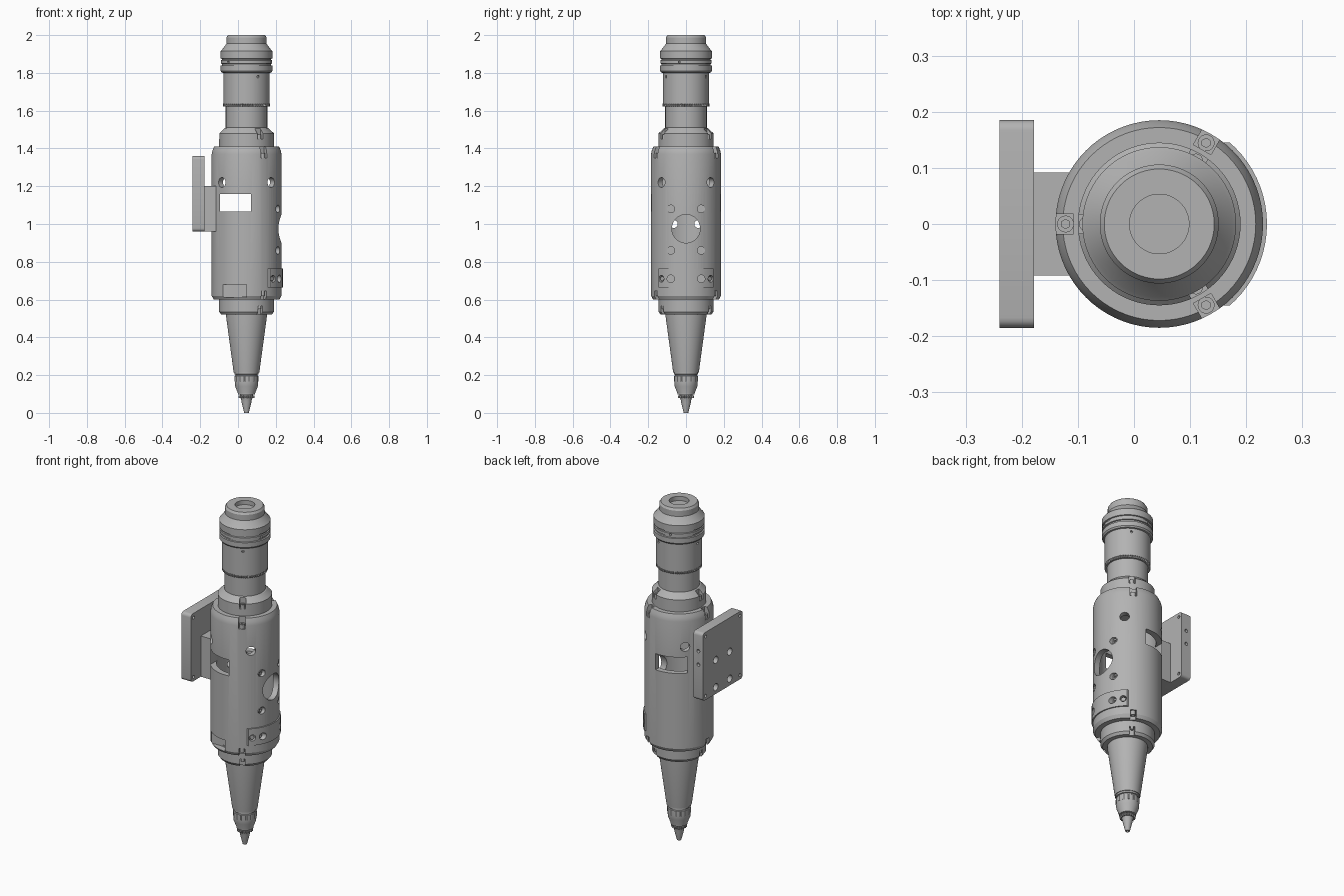
import bpy, bmesh, math
from math import radians, cos, sin, pi
from mathutils import Matrix, Vector

cube = bpy.data.objects.get("Cube")
if cube:
    bpy.data.objects.remove(cube, do_unlink=True)

metal = bpy.data.materials.new("grey metal")
metal.use_nodes = True
GREY = (0.45, 0.45, 0.45, 1)
metal.diffuse_color = GREY
metal.node_tree.nodes["Principled BSDF"].inputs["Base Color"].default_value = GREY

AXIS = 0.045      # x of the spindle axis
parts = []


def finish(bm, name, keep=True):
    bmesh.ops.recalc_face_normals(bm, faces=bm.faces)
    mesh = bpy.data.meshes.new(name)
    bm.to_mesh(mesh)
    bm.free()
    mesh.materials.append(metal)
    ob = bpy.data.objects.new(name, mesh)
    bpy.context.collection.objects.link(ob)
    if keep:
        parts.append(ob)
    return ob


def lathe(name, profile, steps=72, keep=True):
    """Turn (radius, height) points around the spindle axis."""
    bm = bmesh.new()
    vs = [bm.verts.new((r, 0, z)) for r, z in profile]
    es = [bm.edges.new(p) for p in zip(vs, vs[1:])]
    bmesh.ops.spin(bm, geom=vs + es, cent=(0, 0, 0), axis=(0, 0, 1),
                   angle=2 * pi, steps=steps)
    bmesh.ops.remove_doubles(bm, verts=bm.verts, dist=1e-5)
    bmesh.ops.translate(bm, verts=bm.verts, vec=(AXIS, 0, 0))
    return finish(bm, name, keep)


def box(name, lo, hi, keep=True, turn=None, bevel=0):
    """Box between two corners; turn rotates it about the spindle axis."""
    lo, hi = Vector(lo), Vector(hi)
    bm = bmesh.new()
    bmesh.ops.create_cube(bm, size=1, matrix=Matrix.Translation((lo + hi) / 2)
                          @ Matrix.Diagonal((*(hi - lo), 1)))
    if bevel:
        es = [e for e in bm.edges if abs(e.verts[0].co.x - e.verts[1].co.x) > 1e-4]
        bmesh.ops.bevel(bm, geom=es, offset=bevel, segments=4, profile=0.5, affect='EDGES')
    if turn is not None:
        bm.transform(Matrix.Translation((AXIS, 0, 0)) @ Matrix.Rotation(radians(turn), 4, 'Z'))
    return finish(bm, name, keep)


def rod(name, a, b, r, keep=True, sides=24):
    """Cylinder from point a to point b."""
    a, b = Vector(a), Vector(b)
    bm = bmesh.new()
    turn = (b - a).to_track_quat('Z', 'Y').to_matrix().to_4x4()
    bmesh.ops.create_cone(bm, cap_ends=True, segments=sides, radius1=r, radius2=r,
                          depth=(b - a).length, matrix=Matrix.Translation((a + b) / 2) @ turn)
    return finish(bm, name, keep)


def toothed(name, inner, outer, z0, z1, teeth):
    bm = bmesh.new()
    vs = []
    for i in range(teeth * 4):
        r = outer if i % 4 < 2 else inner
        t = 2 * pi * i / (teeth * 4)
        vs.append(bm.verts.new((AXIS + r * cos(t), r * sin(t), z0)))
    ret = bmesh.ops.extrude_face_region(bm, geom=[bm.faces.new(vs)])
    bmesh.ops.translate(bm, vec=(0, 0, z1 - z0),
                        verts=[v for v in ret["geom"] if isinstance(v, bmesh.types.BMVert)])
    return finish(bm, name)


def cut(target, cutter, mode='DIFFERENCE'):
    mod = target.modifiers.new("cut", 'BOOLEAN')
    mod.operation, mod.solver, mod.object = mode, 'EXACT', cutter
    bpy.context.view_layer.objects.active = target
    bpy.ops.object.modifier_apply(modifier=mod.name)
    bpy.data.objects.remove(cutter, do_unlink=True)


def polar(r, deg, z):
    return (AXIS + r * cos(radians(deg)), r * sin(radians(deg)), z)


def radial(deg, z, r, r0, r1, name="cutter", keep=False, sides=24):
    return rod(name, polar(r0, deg, z), polar(r1, deg, z), r, keep, sides)


# Main housing, hollow
housing = lathe("housing", [(0, .6), (.174, .6), (.185, .62), (.185, 1.37),
                            (.181, 1.39), (.172, 1.41), (0, 1.41)])
cut(housing, rod("cutter", (AXIS, 0, .7), (AXIS, 0, 1.33), .152, False, 72))

# Upper tube stack and lower collar with cone
upper = lathe("upper_tube", [
    (0, 1.39), (.145, 1.39), (.145, 1.48), (.116, 1.508), (.11, 1.51), (.11, 1.63),
    (.123, 1.635), (.123, 1.80), (.131, 1.802), (.137, 1.81), (.137, 1.838), (.13, 1.84),
    (.13, 1.848), (.136, 1.85), (.136, 1.866), (.131, 1.868), (.131, 1.874),
    (.137, 1.876), (.137, 1.915), (.13, 1.922), (.106, 1.955), (.106, 1.988),
    (.098, 2), (.053, 2), (.053, 1.975), (0, 1.975)])
toothed("knurl_ring", .118, .1235, 1.622, 1.637, 60)
collar = lathe("lower_collar", [(0, .62), (.145, .62), (.145, .535), (.134, .52), (0, .52)])
lathe("cone", [(0, .53), (.108, .53), (.108, .51), (.068, .215), (0, .215)])

# Nozzle assembly
lathe("nozzle_nut", [(0, .222), (.064, .222), (.064, .205), (.058, .203), (.058, .198),
                     (.062, .195), (.062, .165), (.06, .14), (.046, .105), (.046, .098),
                     (.034, .097), (.034, .08), (0, .08)])
toothed("nut_grip", .059, .0635, .165, .195, 14)
toothed("nozzle_teeth", .036, .043, .079, .092, 18)
lathe("nozzle_tip", [(0, .085), (.034, .085), (.028, .07), (.026, .055), (.012, 0),
                     (.006, 0), (.006, .02), (0, .02)], 40)

# Screw slots at three places on each shoulder
for a in (60, 180, 300):
    cut(housing, box("cutter", (.153, -.018, 1.35), (.25, .018, 1.45), False, a))
    cut(housing, box("cutter", (.153, -.016, .55), (.25, .016, .645), False, a))
    cut(upper, box("cutter", (.118, -.017, 1.45), (.2, .017, 1.54), False, a))
    cut(collar, box("cutter", (.125, -.014, .5), (.2, .014, .565), False, a))
    for r, z0, z1, size in ((.167, 1.34, 1.375, .015), (.131, 1.44, 1.475, .012),
                            (.167, .62, .65, .013), (.136, .55, .57, .009)):
        screw = rod("shoulder_screw", polar(r, a, z0), polar(r, a, z1), size)
        end = z1 if z0 > 1 else z0
        cut(screw, rod("cutter", polar(r, a, end - .008), polar(r, a, end + .008),
                       size * .55, False, 6))
    cut(upper, radial(a, 1.78, .007, .11, .15))
    cut(upper, radial(a + 45, 1.858, .006, .12, .15))

# Window through front and back, marking pocket, diagonal ports, large side port
cut(housing, box("cutter", (-.095, -.3, 1.065), (.07, .3, 1.16), False))
cut(housing, box("cutter", (-.08, -.3, .612), (.045, -.135, .68), False))
for a in (45, 135, 225, 315):
    cut(housing, radial(a, 1.22, .026, .1, .25))
cut(housing, rod("cutter", (.12, 0, .975), (.3, 0, .975), .075, False, 48))

# Curved connector pad on the left side
pad = lathe("connector_pad", [(.175, .665), (.192, .665), (.192, .765), (.175, .765),
                              (.175, .665)])
cut(pad, box("cutter", (.15, -.145, .6), (.3, .145, .8), False), 'INTERSECT')

# Recessed screws around the port and on the pad
for s in (-1, 1):
    y = .08 * s
    for z in (.86, 1.08, .71):
        targets = (housing, pad) if z < .8 else (housing,)
        for target in targets:
            cut(target, rod("cutter", (.195, y, z), (.3, y, z), .02, False))
        screw = rod("port_screw", (.185, y, z), (.202, y, z), .015)
        cut(screw, rod("cutter", (.195, y, z), (.22, y, z), .008, False, 6))
    for target in (housing, pad):
        cut(target, radial(43 * s, .71, .018, .17, .25))
    radial(43 * s, .71, .012, .16, .185, "pad_screw", True)

# Mounting block and plate
block = box("mount_block", (-.18, -.092, .96), (-.115, .092, 1.2))
cut(block, rod("cutter", (AXIS, 0, .9), (AXIS, 0, 1.3), .178, False, 72))
plate = box("mount_plate", (-.24, -.185, .96), (-.178, .185, 1.36), bevel=.018)
for s in (-1, 1):
    for z in (1.0, 1.16):
        for target in (plate, block, housing):
            if target is housing and z > 1.1:
                continue
            cut(target, rod("cutter", (-.3, .065 * s, z), (-.03, .065 * s, z), .021, False))
    for z in (.985, 1.335):
        cut(plate, rod("cutter", (-.3, .16 * s, z), (-.1, .16 * s, z), .009, False, 16))
for z in (1.17, 1.25):
    cut(plate, rod("cutter", (-.21, .168, z), (-.21, .25, z), .01, False, 16))

# Smooth turned surfaces, crisp edges
bpy.ops.object.select_all(action='DESELECT')
for ob in parts:
    ob.select_set(True)
bpy.context.view_layer.objects.active = housing
bpy.ops.object.shade_smooth_by_angle(angle=radians(25))
